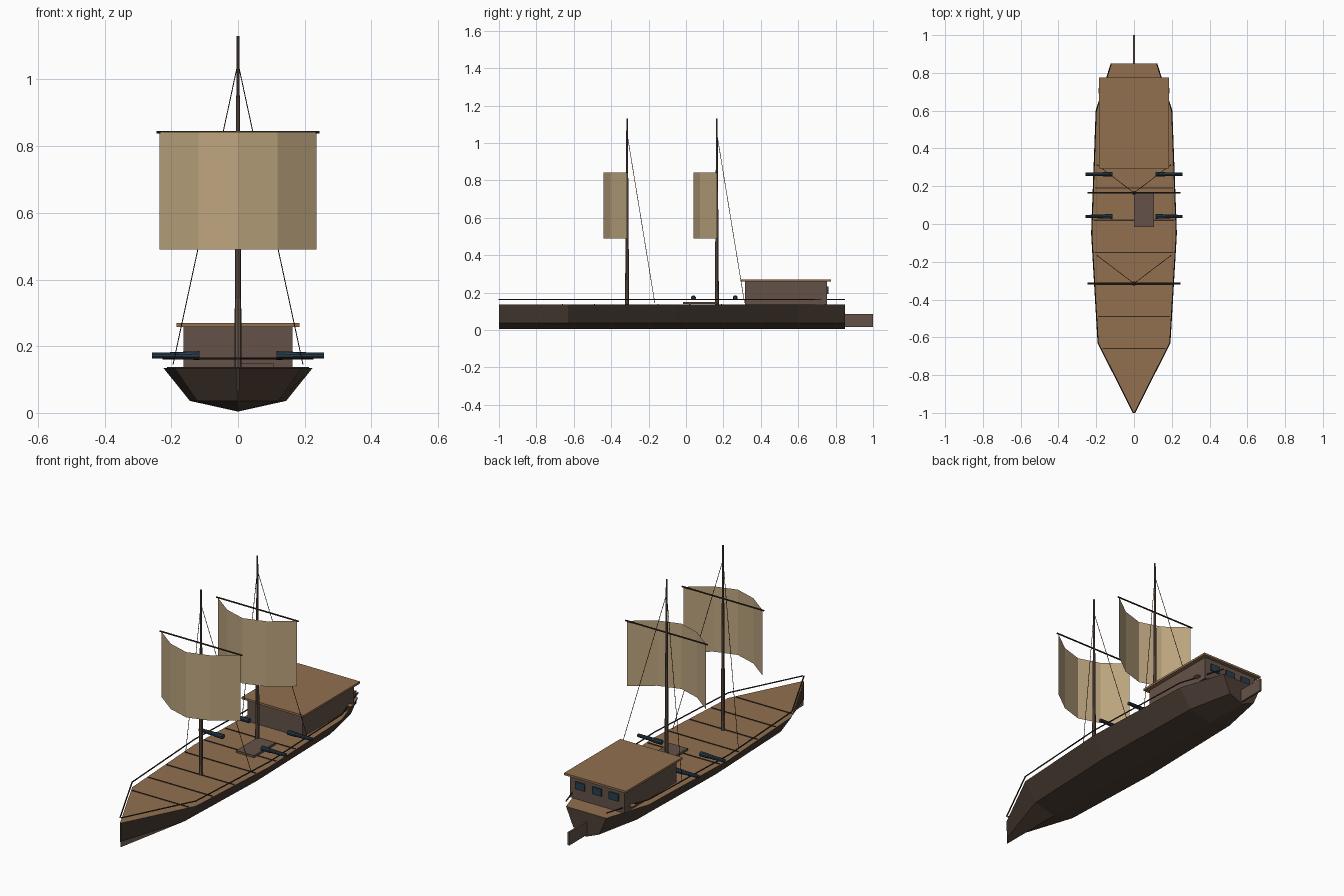
import bpy, bmesh, math
from mathutils import Vector

if "Cube" in bpy.data.objects:
    bpy.data.objects.remove(bpy.data.objects["Cube"])


def mat(name, r, g, b):
    m = bpy.data.materials.new(name)
    lin = [(c / 255 / 12.92) if c < 10 else ((c / 255 + 0.055) / 1.055) ** 2.4 for c in (r, g, b)]
    m.diffuse_color = (*lin, 1)
    m.use_nodes = True
    m.node_tree.nodes["Principled BSDF"].inputs["Base Color"].default_value = m.diffuse_color
    return m


HULL = mat("dark hull wood", 76, 62, 52)
DECK = mat("deck wood", 145, 112, 80)
CABIN = mat("cabin wood", 100, 82, 72)
SAIL = mat("sail cloth", 190, 166, 128)
DARK = mat("dark rope and trim", 52, 42, 35)
IRON = mat("blue iron", 42, 62, 77)


def mesh_obj(name, verts, faces, *mats):
    me = bpy.data.meshes.new(name)
    me.from_pydata(verts, [], faces)
    for m in mats:
        me.materials.append(m)
    ob = bpy.data.objects.new(name, me)
    bpy.context.collection.objects.link(ob)
    return ob


def box(name, x, y, z, m):
    v = [(a, b, c) for a in x for b in y for c in z]
    f = [(0, 1, 3, 2), (4, 6, 7, 5), (0, 4, 5, 1), (2, 3, 7, 6), (0, 2, 6, 4), (1, 5, 7, 3)]
    return mesh_obj(name, v, f, m)


def rod(name, a, b, r1, r2, m, sides=8):
    a, b = Vector(a), Vector(b)
    bm = bmesh.new()
    bmesh.ops.create_cone(bm, cap_ends=True, segments=sides, radius1=r1, radius2=r2, depth=(b - a).length)
    ob = mesh_obj(name, [], [], m)
    bm.to_mesh(ob.data)
    bm.free()
    ob.rotation_mode = 'QUATERNION'
    ob.rotation_quaternion = (b - a).to_track_quat('Z', 'Y')
    ob.location = (a + b) / 2
    return ob


# Hull lofted through five-point cross-sections, deck on top
stations = [(-1.0, 0.003), (-0.63, 0.19), (-0.05, 0.224), (0.6, 0.2), (0.85, 0.12)]
TOP, CHINE, KEEL = 0.135, 0.036, 0.004
verts, faces = [], []
for y, w in stations:
    verts += [(-w, y, TOP), (-w * 0.645, y, CHINE), (0, y, KEEL), (w * 0.645, y, CHINE), (w, y, TOP)]
for s in range(len(stations) - 1):
    for k in range(5):
        a, b = s * 5 + k, s * 5 + (k + 1) % 5
        faces.append((a, b, b + 5, a + 5))
faces += [(4, 3, 2, 1, 0), tuple(range(20, 25))]
hull = mesh_obj("hull", verts, faces, HULL, DECK)
bm = bmesh.new()
bm.from_mesh(hull.data)
bmesh.ops.recalc_face_normals(bm, faces=bm.faces)
for f in bm.faces:
    f.material_index = 1 if f.normal.z > 0.9 else 0
bm.to_mesh(hull.data)
bm.free()


def half_width(y):
    for (y0, w0), (y1, w1) in zip(stations, stations[1:]):
        if y0 <= y <= y1:
            return w0 + (w1 - w0) * (y - y0) / (y1 - y0)


# Plank seams across the deck
for i in range(6):
    y = -0.66 + 0.17 * i
    w = half_width(y) - 0.008
    box("deck_seam", (-w, w), (y - 0.003, y + 0.003), (TOP - 0.002, TOP + 0.003), DARK)

# Handrails following the deck edge
for side in (-1, 1):
    for (y0, w0), (y1, w1) in zip(stations, stations[1:]):
        rod("rail", (side * w0, y0, 0.163), (side * w1, y1, 0.163), 0.0035, 0.0035, DARK, 6)

# Rudder, hatch and stern crossbeam
box("rudder", (-0.005, 0.005), (0.845, 1.0), (0.015, 0.085), CABIN)
box("hatch", (0, 0.106), (-0.015, 0.17), (0.138, 0.15), CABIN)
box("stern_beam", (-0.188, 0.188), (0.69, 0.72), (0.16, 0.166), DECK)

# Cabin, roof and stern windows
box("cabin", (-0.163, 0.163), (0.315, 0.755), (0.137, 0.258), CABIN)
box("cabin_roof", (-0.185, 0.185), (0.295, 0.775), (0.258, 0.269), DECK)
for x in (-0.1, 0, 0.1):
    box("stern_window", (x - 0.028, x + 0.028), (0.754, 0.762), (0.193, 0.232), IRON)

# Masts with yard, bulging square sail and shrouds
for y in (-0.315, 0.165):
    rod("mast", (0, y, 0.135), (0, y, 1.13), 0.011, 0.004, CABIN)
    rod("yard", (-0.245, y, 0.842), (0.245, y, 0.842), 0.004, 0.004, DARK)
    sv = [(-0.236 + 0.118 * i, y - 0.126 * math.sin(math.pi * i / 4), z)
          for i in range(5) for z in (0.49, 0.842)]
    mesh_obj("sail", sv, [(2 * i, 2 * i + 2, 2 * i + 3, 2 * i + 1) for i in range(4)], SAIL)
    for side in (-1, 1):
        rod("shroud", (side * 0.195, y + 0.148, 0.145), (0, y, 1.05), 0.0015, 0.0015, DARK, 5)

# Cannons with a thick breech and thinner barrel
for y in (0.04, 0.263):
    for side in (-1, 1):
        rod("cannon_breech", (side * 0.115, y, 0.172), (side * 0.165, y, 0.172), 0.013, 0.012, IRON, 10)
        rod("cannon_barrel", (side * 0.165, y, 0.172), (side * 0.258, y, 0.172), 0.0105, 0.009, IRON, 10)
